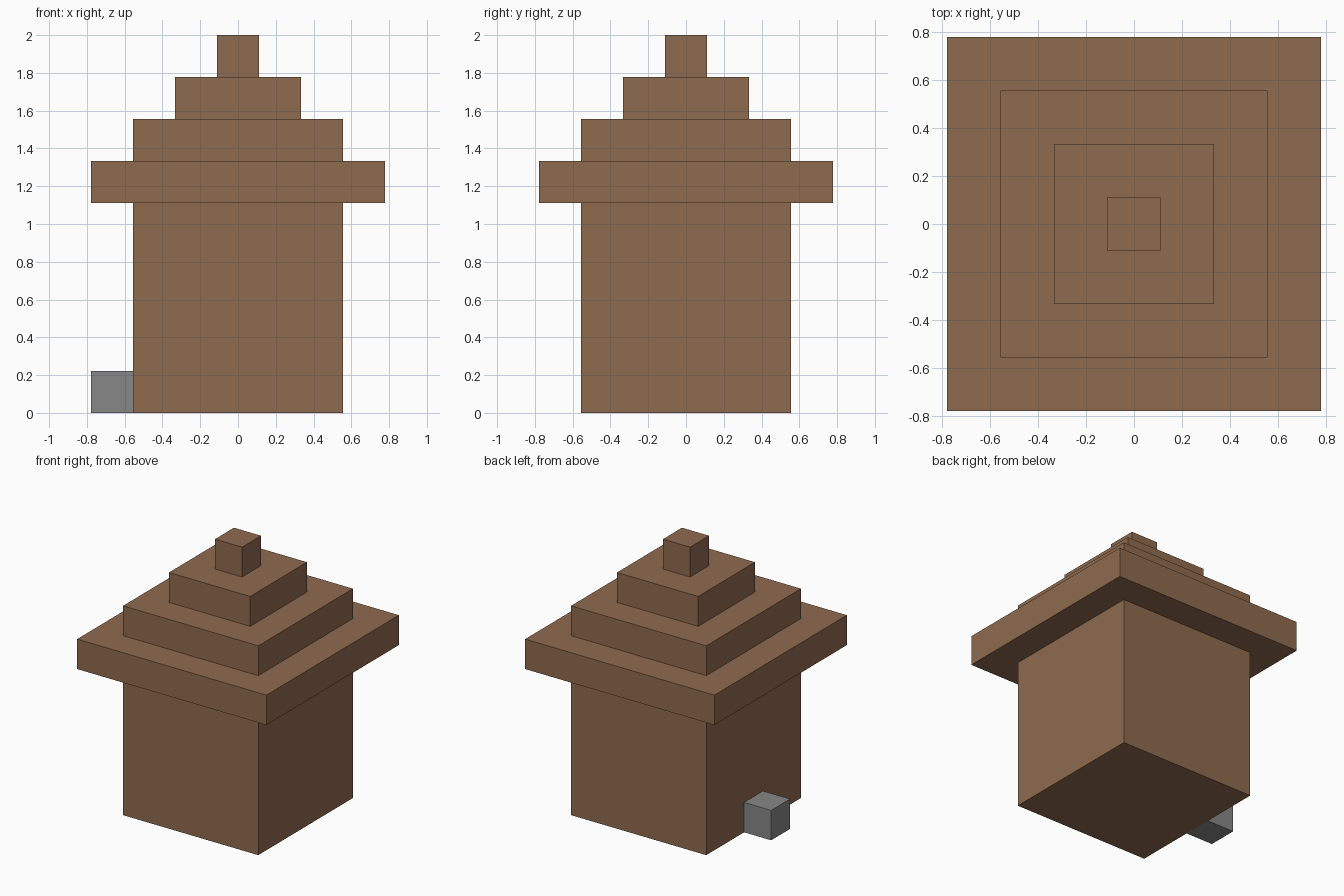
import bpy
import bmesh
from mathutils import Matrix, Vector

U = 2 / 9  # one block

if "Cube" in bpy.data.objects:
    bpy.data.objects.remove(bpy.data.objects["Cube"], do_unlink=True)


def make_material(name, rgb):
    mat = bpy.data.materials.new(name)
    mat.use_nodes = True
    color = (*rgb, 1)
    mat.diffuse_color = color
    mat.node_tree.nodes["Principled BSDF"].inputs["Base Color"].default_value = color
    return mat


def box(name, size, base, mat):
    """Box with its size and base centre given in blocks."""
    bm = bmesh.new()
    lift = Vector(base) + Vector((0, 0, size[2] / 2))
    matrix = Matrix.Translation(lift * U) @ Matrix.Diagonal((*(s * U for s in size), 1))
    bmesh.ops.create_cube(bm, size=1, matrix=matrix)
    mesh = bpy.data.meshes.new(name)
    bm.to_mesh(mesh)
    bm.free()
    mesh.materials.append(mat)
    obj = bpy.data.objects.new(name, mesh)
    bpy.context.collection.objects.link(obj)
    return obj


brown = make_material("brown wood", (0.275, 0.147, 0.078))
gray = make_material("gray stone", (0.25, 0.243, 0.243))

# House body
box("house_body", (5, 5, 5), (0, 0, 0), brown)

# Stepped roof, each tier two blocks narrower than the one below
for i, width in enumerate((7, 5, 3, 1)):
    box(f"roof_tier_{i + 1}", (width, width, 1), (0, 0, 5 + i), brown)

# Stone step against the side wall
box("stone_step", (1, 1, 1), (-3, 0, 0), gray)
